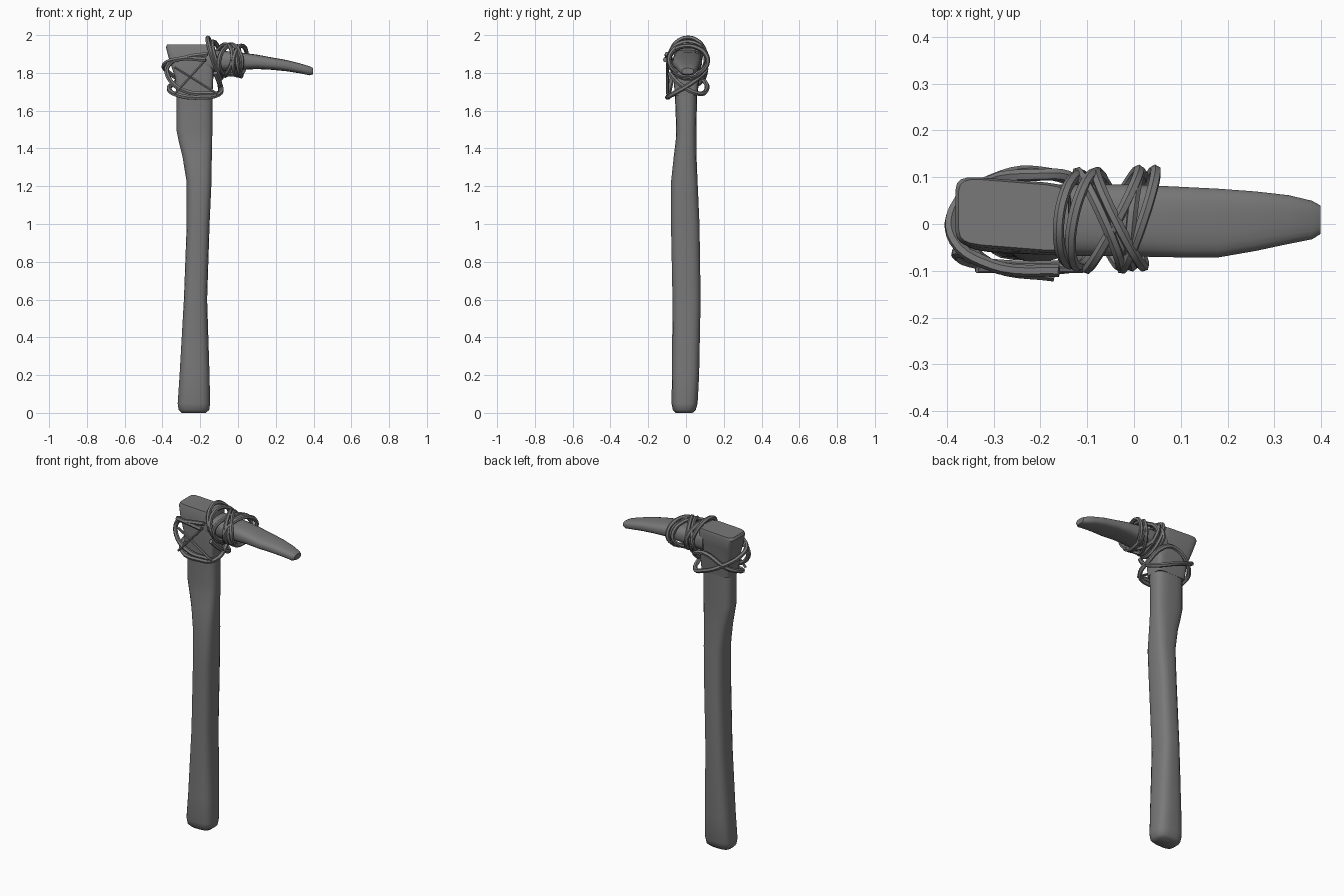
import bpy, bmesh, math
from mathutils import Vector

if "Cube" in bpy.data.objects:
    bpy.data.objects.remove(bpy.data.objects["Cube"])

grey = bpy.data.materials.new("dark_grey")
grey.use_nodes = True
grey.diffuse_color = (0.19, 0.19, 0.19, 1)
grey.node_tree.nodes["Principled BSDF"].inputs["Base Color"].default_value = (0.19, 0.19, 0.19, 1)


def finish(obj, angle):
    obj.data.materials.append(grey)
    bpy.ops.object.select_all(action="DESELECT")
    obj.select_set(True)
    bpy.context.view_layer.objects.active = obj
    bpy.ops.object.shade_smooth_by_angle(angle=math.radians(angle))


def loft(name, sections, place, power, sides=20, angle=45):
    """Skin rounded-box sections (t, a0, a1, b0, b1); place maps (t, a, b) to xyz."""
    bm = bmesh.new()
    rings = []
    for t, a0, a1, b0, b1 in sections:
        ring = []
        for i in range(sides):
            ang = math.tau * (i + 0.5) / sides
            c, s = math.cos(ang), math.sin(ang)
            a = math.copysign(abs(c) ** power, c)
            b = math.copysign(abs(s) ** power, s)
            ring.append(bm.verts.new(place(t, (a0 + a1 + a * (a1 - a0)) / 2,
                                           (b0 + b1 + b * (b1 - b0)) / 2)))
        rings.append(ring)
    for low, high in zip(rings, rings[1:]):
        for i in range(sides):
            j = (i + 1) % sides
            bm.faces.new((low[i], low[j], high[j], high[i]))
    bm.faces.new(rings[0])
    bm.faces.new(rings[-1])
    bmesh.ops.recalc_face_normals(bm, faces=bm.faces)
    mesh = bpy.data.meshes.new(name)
    bm.to_mesh(mesh)
    bm.free()
    obj = bpy.data.objects.new(name, mesh)
    bpy.context.collection.objects.link(obj)
    finish(obj, angle)


def rope(name, points, radius=0.013, closed=True, smooth=True):
    """Faceted cord through the points."""
    curve = bpy.data.curves.new(name, "CURVE")
    curve.dimensions = "3D"
    curve.bevel_depth = radius
    curve.bevel_resolution = 1
    curve.resolution_u = 5
    curve.use_fill_caps = True
    if smooth:
        spline = curve.splines.new("BEZIER")
        spline.bezier_points.add(len(points) - 1)
        for bp, p in zip(spline.bezier_points, points):
            bp.co = p
            bp.handle_left_type = bp.handle_right_type = "AUTO"
    else:
        spline = curve.splines.new("POLY")
        spline.points.add(len(points) - 1)
        for sp, p in zip(spline.points, points):
            sp.co = (*p, 1)
    spline.use_cyclic_u = closed
    temp = bpy.data.objects.new(name + "_path", curve)
    bpy.context.collection.objects.link(temp)
    bpy.context.view_layer.update()
    mesh = bpy.data.meshes.new_from_object(temp.evaluated_get(bpy.context.evaluated_depsgraph_get()))
    bpy.data.objects.remove(temp)
    obj = bpy.data.objects.new(name, mesh)
    bpy.context.collection.objects.link(obj)
    mesh.materials.clear()
    finish(obj, 50)


# Carved handle, swelling at the foot and below the head
loft("handle", [
    (0.0, -.30, -.17, -.055, .035), (.015, -.315, -.152, -.07, .052),
    (.05, -.32, -.147, -.077, .062), (.2, -.31, -.15, -.075, .07),
    (.6, -.287, -.163, -.072, .078), (1.0, -.272, -.15, -.08, .072),
    (1.22, -.272, -.14, -.08, .062), (1.36, -.295, -.138, -.065, .056),
    (1.44, -.315, -.136, -.055, .055), (1.5, -.327, -.135, -.052, .055),
    (1.7, -.325, -.135, -.06, .06)],
    lambda t, a, b: (a, b, t), 0.65)

# Squared head block with a sloping top
loft("head_block", [
    (1.68, -.325, -.135, -.06, .06), (1.78, -.335, -.13, -.065, .07),
    (1.87, -.365, -.13, -.065, .08), (1.935, -.382, -.135, -.06, .09),
    (1.95, -.375, -.14, -.055, .085)],
    lambda t, a, b: (a, b + 0.08 * (-.2 - a) * (t - 1.68) / .27, t), 0.3, angle=35)

# Broad blade curving down to a blunt tip
loft("blade", [
    (-.17, -.068, .085, 1.80, 1.925), (0, -.07, .085, 1.815, 1.91),
    (.1, -.072, .08, 1.82, 1.897), (.18, -.072, .076, 1.816, 1.882),
    (.26, -.058, .07, 1.808, 1.868), (.33, -.043, .062, 1.797, 1.85),
    (.38, -.033, .05, 1.787, 1.835), (.398, -.022, .04, 1.793, 1.825)],
    lambda t, a, b: (t, a, b), 0.7)

# Wrappings round the blade: centre x, lean along y, lean along z, half width, half height, centre z
wraps = [(-.125, .01, -.035, .095, .108, 1.878), (-.10, .02, -.03, .10, .09, 1.875),
         (-.075, -.045, .01, .10, .08, 1.87), (-.045, .055, .01, .105, .078, 1.868),
         (-.03, -.05, -.01, .10, .08, 1.87), (.01, .035, .01, .105, .078, 1.865),
         (.005, .01, -.01, .10, .08, 1.862)]
for n, (cx, ly, lz, ry, rz, cz) in enumerate(wraps):
    path = []
    for k in range(12):
        c, s = math.cos(math.tau * k / 12), math.sin(math.tau * k / 12)
        path.append((cx + ly * c + lz * s, .01 + ry * c, cz + rz * s))
    rope(f"blade_wrap_{n + 1}", path, 0.012)

# Slanted lashings round the head and neck
rope("upper_lashing", [
    (-.17, -.11, 1.87), (-.3, -.09, 1.875), (-.383, -.035, 1.85), (-.385, .03, 1.82),
    (-.3, .095, 1.76), (-.2, .11, 1.715), (-.11, .07, 1.69), (-.095, -.02, 1.73),
    (-.12, -.09, 1.80)], closed=False)
rope("lower_lashing", [
    (-.365, 0, 1.715), (-.31, -.085, 1.68), (-.2, -.095, 1.67), (-.105, -.075, 1.685),
    (-.095, .02, 1.74), (-.13, .095, 1.80), (-.2, .105, 1.82), (-.33, .075, 1.75)])
rope("side_lashing", [
    (-.16, -.1, 1.90), (-.28, -.095, 1.88), (-.37, -.06, 1.84), (-.365, -.075, 1.77),
    (-.27, -.09, 1.70), (-.13, -.09, 1.69)], closed=False)

# Thin crossed cords on the front of the head
for label, ends in (("rising", [(-.335, -.098, 1.69), (-.17, -.098, 1.87)]),
                    ("falling", [(-.335, -.098, 1.83), (-.11, -.098, 1.69)])):
    rope(f"{label}_cross_cord", ends, 0.007, closed=False, smooth=False)
